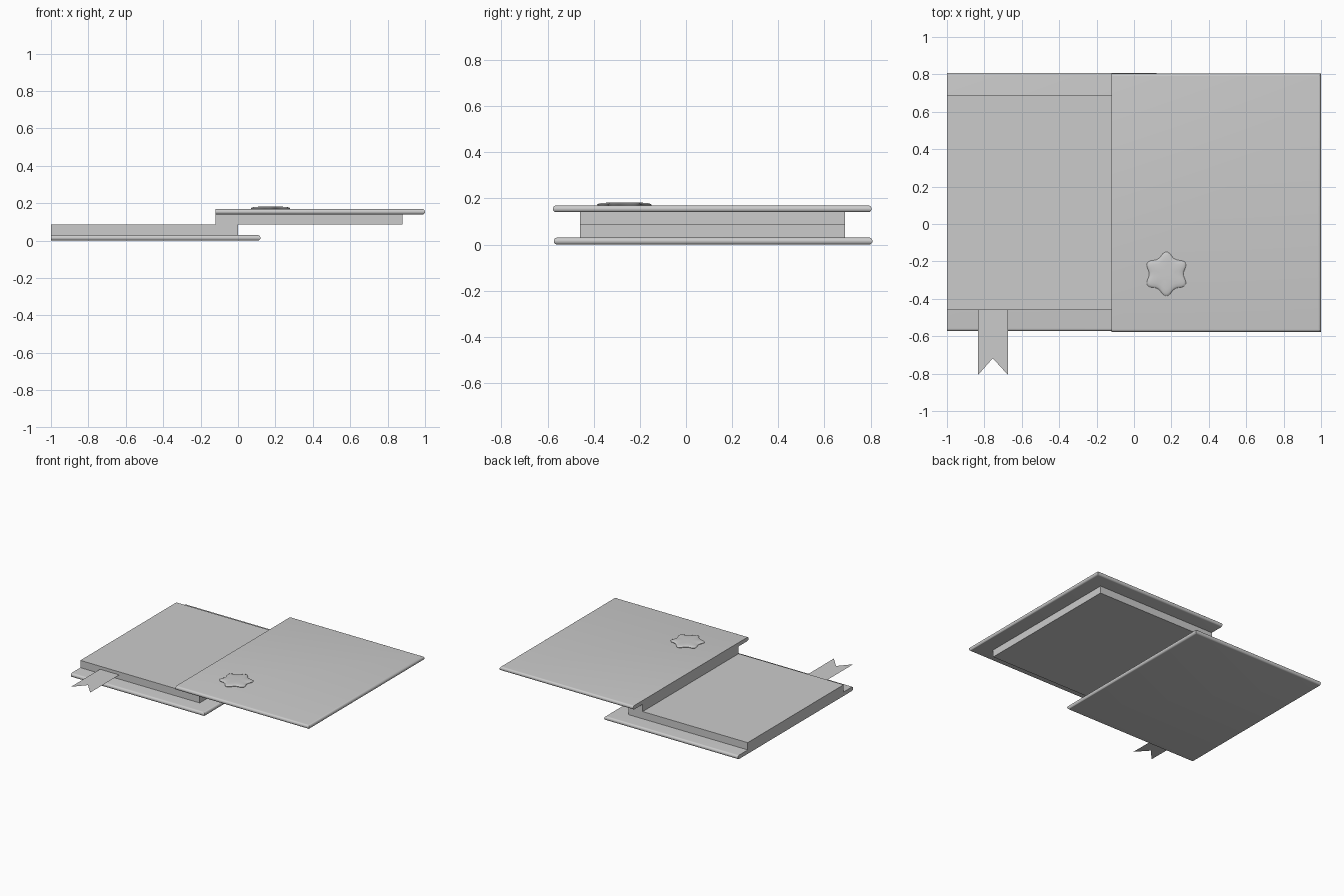
import bpy, bmesh
from math import sin, cos, pi

if "Cube" in bpy.data.objects:
    bpy.data.objects.remove(bpy.data.objects["Cube"])


def finish(bm, name, smooth=False):
    bmesh.ops.recalc_face_normals(bm, faces=bm.faces[:])
    me = bpy.data.meshes.new(name)
    bm.to_mesh(me)
    bm.free()
    ob = bpy.data.objects.new(name, me)
    bpy.context.collection.objects.link(ob)
    if smooth:
        bpy.ops.object.select_all(action='DESELECT')
        ob.select_set(True)
        bpy.context.view_layer.objects.active = ob
        bpy.ops.object.shade_smooth_by_angle(angle=pi / 5)
    return ob


def box(x, y, z):
    bm = bmesh.new()
    bmesh.ops.create_cube(bm, size=1)
    for v in bm.verts:
        for i, (lo, hi) in enumerate((x, y, z)):
            v.co[i] = hi if v.co[i] > 0 else lo
    return bm


def cover(name, x, y, z):
    # board rounded on three sides, flat on the left side
    bm = box(x, y, z)
    edges = [e for e in bm.edges
             if abs(e.verts[0].co.z - e.verts[1].co.z) < 1e-5
             and max(v.co.x for v in e.verts) > x[0] + 1e-4]
    bmesh.ops.bevel(bm, geom=edges, offset=(z[1] - z[0]) * 0.49,
                    offset_type='OFFSET', segments=5, profile=0.5,
                    affect='EDGES')
    return finish(bm, name, True)


# covers
cover("bottom_cover", (-1, 0.12), (-0.573, 0.808), (0, 0.03))
cover("top_cover", (-0.12, 1), (-0.577, 0.804), (0.14, 0.169))

# page blocks, offset sideways
finish(box((-1, 0), (-0.459, 0.69), (0.029, 0.085)), "lower_pages")
finish(box((-0.12, 0.88), (-0.459, 0.69), (0.085, 0.142)), "upper_pages")

# ribbon bookmark with a notched end
bm = bmesh.new()
outline = [(-0.835, -0.40), (-0.835, -0.808), (-0.755, -0.718),
           (-0.673, -0.808), (-0.673, -0.40)]
bm.faces.new([bm.verts.new((px, py, 0.062)) for px, py in outline])
finish(bm, "bookmark_ribbon")

# puffed six-pointed star: rings of a star outline, closed by a cap
bm = bmesh.new()
n = 72
rings = []
for s, z in [(0.95, 0.166), (0.99, 0.170), (1, 0.173), (0.97, 0.176),
             (0.88, 0.179), (0.7, 0.181), (0.4, 0.182)]:
    ring = []
    for i in range(n):
        a = 2 * pi * i / n
        r = s * (0.092 + 0.026 * ((1 + cos(6 * a)) / 2) ** 1.3)
        ring.append(bm.verts.new((0.173 + r * sin(a), -0.267 + r * cos(a), z)))
    rings.append(ring)
for lo, hi in zip(rings, rings[1:]):
    for i in range(n):
        j = (i + 1) % n
        bm.faces.new((lo[i], lo[j], hi[j], hi[i]))
bm.faces.new(rings[-1])
bm.faces.new(rings[0][::-1])
finish(bm, "star_emblem", True)
